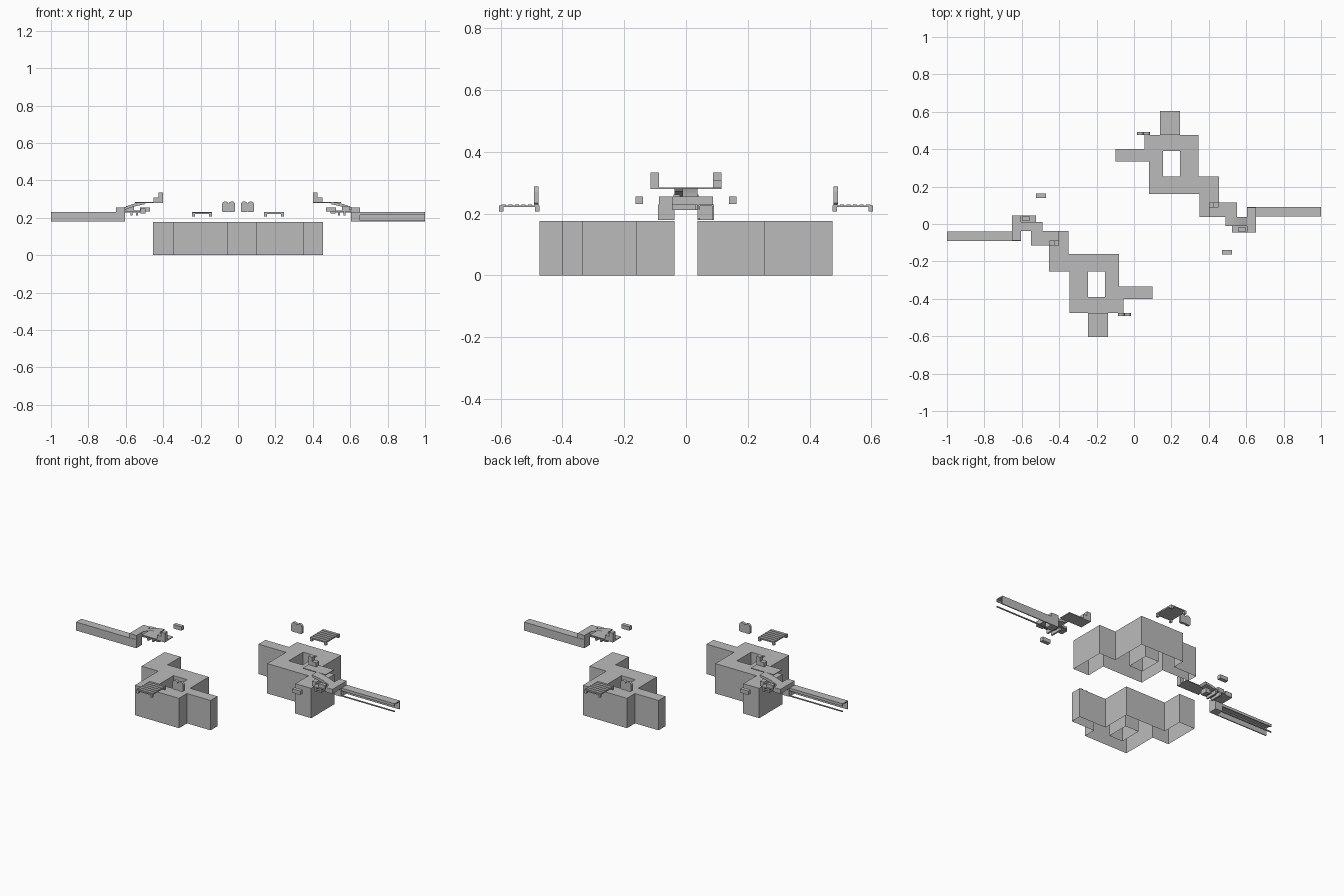
import bpy, bmesh, math

if "Cube" in bpy.data.objects:
    bpy.data.objects.remove(bpy.data.objects["Cube"])

grey = bpy.data.materials.new("plain_grey")
grey.diffuse_color = (0.5, 0.5, 0.5, 1)
grey.use_nodes = True
grey.node_tree.nodes["Principled BSDF"].inputs["Base Color"].default_value = grey.diffuse_color


def add_pair(name, bm):
    """One mesh used twice: the second copy is turned half a circle about z."""
    me = bpy.data.meshes.new(name)
    bm.to_mesh(me)
    bm.free()
    me.materials.append(grey)
    for suffix, turn in (("back", 0), ("front", math.pi)):
        ob = bpy.data.objects.new(f"{name}_{suffix}", me)
        ob.rotation_euler.z = turn
        bpy.context.collection.objects.link(ob)


def box(bm, x0, x1, y0, y1, z0, z1):
    vs = bmesh.ops.create_cube(bm, size=1)["verts"]
    for v in vs:
        v.co = ((x0 + x1) / 2 + v.co.x * (x1 - x0),
                (y0 + y1) / 2 + v.co.y * (y1 - y0),
                (z0 + z1) / 2 + v.co.z * (z1 - z0))


def boxes(name, *dims):
    bm = bmesh.new()
    for d in dims:
        box(bm, *d)
    add_pair(name, bm)


def prism(bm, xz, y0, y1):
    """Extrude an x-z profile along y."""
    f = bm.faces.new([bm.verts.new((x, y0, z)) for x, z in xz])
    new = bmesh.ops.extrude_face_region(bm, geom=[f])["geom"]
    for v in new:
        if isinstance(v, bmesh.types.BMVert):
            v.co.y = y1
    bmesh.ops.recalc_face_normals(bm, faces=bm.faces)


# Stepped body: open underneath, with a rectangular shaft through it
outline = [(-.10, .40), (.055, .40), (.055, .475), (.345, .475), (.345, .255),
           (.455, .255), (.455, .037), (.35, .037), (.35, .16), (.08, .16),
           (.08, .335), (-.10, .335)]
shaft = [(.155, .255), (.245, .255), (.245, .39), (.155, .39)]
bm = bmesh.new()
for loop in (outline, shaft):
    vs = [bm.verts.new((x, y, .177)) for x, y in loop]
    for a, b in zip(vs, vs[1:] + vs[:1]):
        bm.edges.new((a, b))
bmesh.ops.triangle_fill(bm, edges=bm.edges[:], use_beauty=True, normal=(0, 0, 1))
rim = [e for e in bm.edges if e.is_boundary]
walls = bmesh.ops.extrude_edge_only(bm, edges=rim)["geom"]
for v in walls:
    if isinstance(v, bmesh.types.BMVert):
        v.co.z = 0
bmesh.ops.recalc_face_normals(bm, faces=bm.faces)
top = max(bm.faces, key=lambda f: f.calc_center_median().z)
if top.normal.z < 0:
    bmesh.ops.reverse_faces(bm, faces=bm.faces)
add_pair("stepped_body", bm)

# Ribbed ledge with feet at its corners
feet = [(x, x + .014, y, y + .014, .207, .222)
        for x in (.14, .231) for y in (.475, .591)]
ribs = [(.14, .245, .477 + i * .0213, .490 + i * .0213, .227, .230) for i in range(6)]
boxes("ledge", (.14, .245, .475, .605, .221, .227), *feet, *ribs)

# Round-topped twin fin
bm = bmesh.new()
for cx in (.033, .068):
    arc = [(cx + .0175 * math.cos(math.pi * i / 8), .270 + .0175 * math.sin(math.pi * i / 8))
           for i in range(9)]
    prism(bm, [(cx - .0175, .235), (cx - .012, .23), (cx + .012, .23),
               (cx + .0175, .235)] + arc, .477, .492)
add_pair("fin", bm)

# Long arm: channel open on its inner side, with an end frame
boxes("arm", (.605, 1, .04, .09, .224, .230), (.605, 1, .084, .09, .18, .224),
      (.605, 1, .04, .045, .214, .224), (.605, 1, .04, .046, .18, .186),
      (.605, .612, .04, .09, .18, .224))

# Upright block joining arm and bracket
boxes("joint_block", (.605, .652, -.045, .037, .228, .255),
      (.605, .652, .037, .088, .18, .255))

# Curved bridge from the joint to the shelf
steps = [i / 8 for i in range(9)]
upper = [(.49 + .12 * t, .284 - .030 * t * t) for t in steps]
lower = [(.61 - .11 * t, .235 + .037 * t ** .6) for t in steps]
bm = bmesh.new()
prism(bm, upper + lower, -.012, .037)
add_pair("bridge", bm)

# Small bracket plate and stubs under the bridge
boxes("bracket", (.50, .61, -.012, .037, .228, .234), (.525, .61, -.045, -.012, .234, .240),
      (.535, .545, -.045, .03, .212, .234), (.565, .575, -.045, .03, .212, .234),
      (.495, .522, -.012, .03, .222, .25), (.555, .60, -.040, -.02, .24, .262))

# Thin shelf with a stepped post
boxes("shelf", (.40, .55, .037, .115, .279, .284))
boxes("stepped_post", (.40, .425, .088, .115, .284, .334), (.425, .452, .088, .115, .284, .308))

# Loose little box
boxes("small_box", (.47, .523, -.163, -.140, .232, .255))
